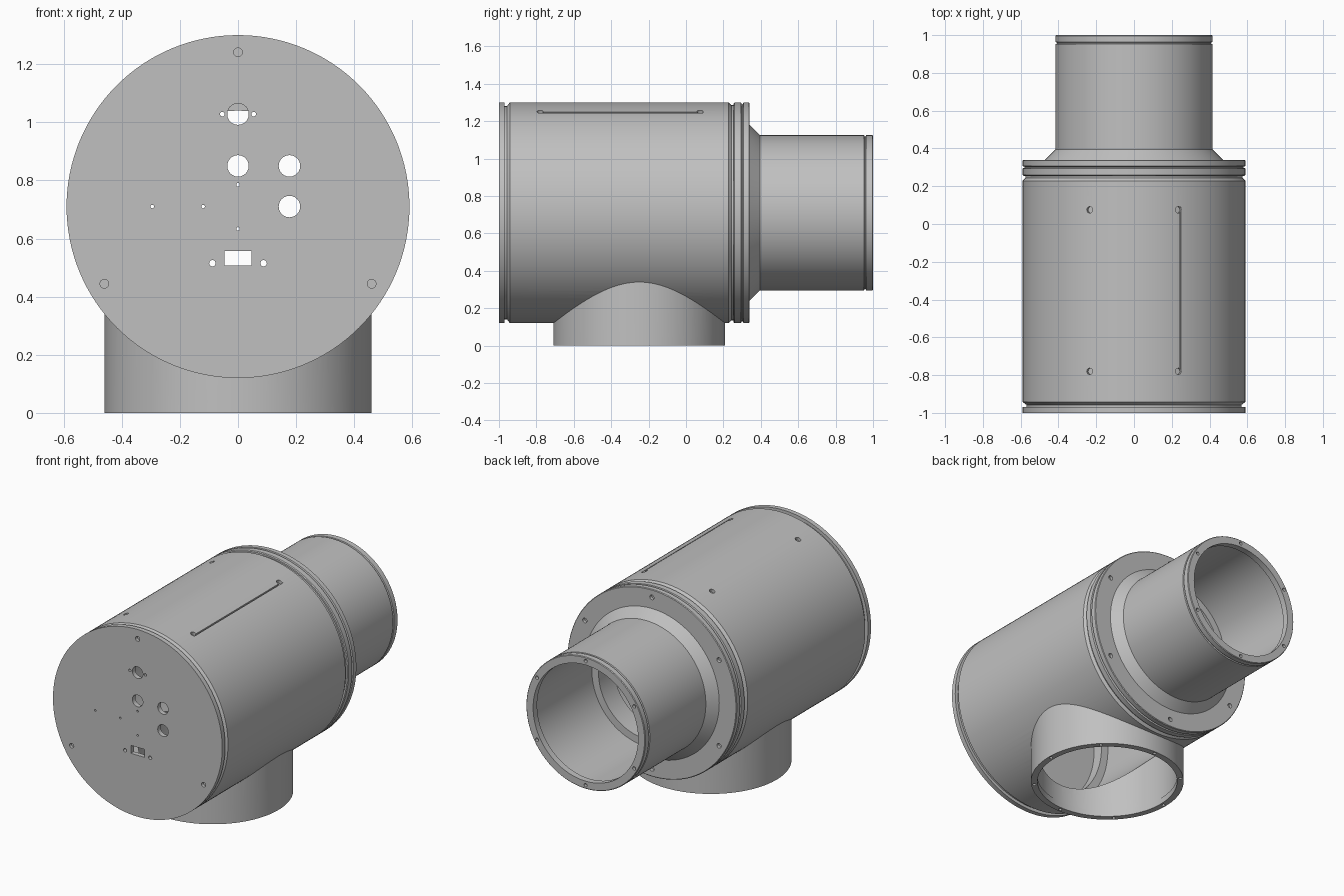
import bpy, bmesh, math
from mathutils import Matrix, Vector

cube = bpy.data.objects.get("Cube")
if cube:
    bpy.data.objects.remove(cube, do_unlink=True)

AXIS_Z = 0.71      # height of the main axis
RADIUS = 0.59
PIPE_Y = -0.25     # centre of the bottom pipe
STEPS = 128

grey = bpy.data.materials.new("plain grey")
grey.use_nodes = True
COLOUR = (0.53, 0.53, 0.53, 1)
grey.diffuse_color = COLOUR
grey.node_tree.nodes["Principled BSDF"].inputs["Base Color"].default_value = COLOUR


def make_object(name, bm):
    bmesh.ops.recalc_face_normals(bm, faces=bm.faces)
    mesh = bpy.data.meshes.new(name)
    bm.to_mesh(mesh)
    bm.free()
    mesh.materials.append(grey)
    obj = bpy.data.objects.new(name, mesh)
    bpy.context.collection.objects.link(obj)
    return obj


def lathe(name, profile, place):
    """Spin a closed (radius, distance) outline into a ring."""
    bm = bmesh.new()
    rings = []
    for i in range(STEPS):
        a = math.tau * i / STEPS
        rings.append([bm.verts.new(place(r * math.cos(a), r * math.sin(a), d)) for r, d in profile])
    n = len(profile)
    for i in range(STEPS):
        here, there = rings[i], rings[(i + 1) % STEPS]
        for j in range(n):
            k = (j + 1) % n
            bm.faces.new((here[j], here[k], there[k], there[j]))
    return make_object(name, bm)


def along_y(u, v, d):
    return (u, d, AXIS_Z + v)


def along_z(u, v, d):
    return (u, PIPE_Y + v, d)


def add_rod(bm, centre, direction, radius, length, sides=24):
    turn = Vector(direction).to_track_quat('Z', 'Y').to_matrix().to_4x4()
    bmesh.ops.create_cone(bm, cap_ends=True, segments=sides, radius1=radius, radius2=radius,
                          depth=length, matrix=Matrix.Translation(centre) @ turn)


def add_box(bm, centre, size, turn=Matrix()):
    bmesh.ops.create_cube(bm, size=1, matrix=Matrix.Translation(centre) @ turn @ Matrix.Diagonal((*size, 1)))


def cut(obj, bm):
    tool = make_object("cutter", bm)
    tool.hide_render = True
    mod = obj.modifiers.new("cut", 'BOOLEAN')
    mod.operation = 'DIFFERENCE'
    mod.solver = 'EXACT'
    mod.object = tool
    bpy.context.view_layer.objects.active = obj
    bpy.ops.object.modifier_apply(modifier=mod.name)
    bpy.data.objects.remove(tool, do_unlink=True)


def bolt_circle(bm, place, direction, radius, depth_at, count, start, size):
    for i in range(count):
        a = start + math.tau * i / count
        add_rod(bm, place(radius * math.cos(a), radius * math.sin(a), depth_at), direction, size, 0.04, 16)


UP = math.pi / 2

# front plate with its connector holes
bm = bmesh.new()
add_rod(bm, (0, -0.985, AXIS_Z), (0, 1, 0), RADIUS, 0.03, STEPS)
front_plate = make_object("front_plate", bm)
bm = bmesh.new()
for x, z, r in [(0, 1.028, 0.037), (0, 0.85, 0.037), (0.177, 0.85, 0.037), (0.177, 0.71, 0.037),
                (-0.054, 1.028, 0.008), (0.054, 1.028, 0.008), (0, 0.785, 0.006), (0, 0.633, 0.006),
                (-0.295, 0.71, 0.006), (-0.12, 0.71, 0.006), (-0.088, 0.515, 0.011), (0.088, 0.515, 0.011)]:
    add_rod(bm, (x, -0.985, z), (0, 1, 0), r, 0.1)
add_box(bm, (0, -0.985, 0.532), (0.093, 0.1, 0.05))
bolt_circle(bm, along_y, (0, 1, 0), 0.531, -1, 3, UP, 0.015)
cut(front_plate, bm)

# main body tube with inner mounting rings
main_body = lathe("main_body", [
    (0.5, -0.97), (0.57, -0.97), (0.57, -0.957), (RADIUS, -0.942), (RADIUS, 0.228), (0.575, 0.243),
    (0.575, 0.255), (0.5, 0.255), (0.5, 0.19), (0.55, 0.19), (0.55, -0.9), (0.5, -0.9)], along_y)
bm = bmesh.new()
add_rod(bm, (0, PIPE_Y, 0.25), (0, 0, 1), 0.425, 0.8, STEPS)
cut(main_body, bm)

# screw holes and slit on the top of the body
tilt = math.asin(0.235 / RADIUS)
bm = bmesh.new()
for side in (-1, 1):
    out = Vector((side * math.sin(tilt), 0, math.cos(tilt)))
    for y in (-0.78, 0.075):
        add_rod(bm, out * RADIUS + Vector((0, y, AXIS_Z)), out, 0.017, 0.04, 16)
cut(main_body, bm)
bm = bmesh.new()
slit_x = 0.246
slit_z = AXIS_Z + math.sqrt(RADIUS ** 2 - slit_x ** 2)
add_box(bm, (slit_x, -0.35, slit_z), (0.008, 0.88, 0.03), Matrix.Rotation(tilt, 4, 'Y'))
cut(main_body, bm)

# rear flange: two bands with a groove between
rear_flange = lathe("rear_flange", [
    (0.33, 0.255), (0.585, 0.255), (RADIUS, 0.26), (RADIUS, 0.294), (0.58, 0.298), (0.58, 0.303),
    (RADIUS, 0.307), (RADIUS, 0.336), (0.586, 0.34), (0.33, 0.34)], along_y)
bm = bmesh.new()
bolt_circle(bm, along_y, (0, 1, 0), 0.54, 0.34, 6, UP, 0.015)
cut(rear_flange, bm)

# rear pipe with cone collar and end ring
rear_pipe = lathe("rear_pipe", [
    (0.33, 0.34), (0.47, 0.34), (0.415, 0.395), (0.415, 0.952), (0.408, 0.955), (0.408, 0.96),
    (0.415, 0.963), (0.415, 0.996), (0.411, 1), (0.366, 1), (0.366, 0.96), (0.376, 0.96),
    (0.376, 0.4), (0.33, 0.4)], along_y)
bm = bmesh.new()
bolt_circle(bm, along_y, (0, 1, 0), 0.391, 1, 6, UP, 0.011)
cut(rear_pipe, bm)

# bottom pipe, trimmed inside the body wall
bottom_pipe = lathe("bottom_pipe", [
    (0.42, 0), (0.459, 0), (0.459, 0.6), (0.425, 0.6), (0.425, 0.04), (0.42, 0.04)], along_z)
bm = bmesh.new()
add_rod(bm, (0, PIPE_Y, AXIS_Z), (0, 1, 0), 0.555, 1.2, STEPS)
cut(bottom_pipe, bm)
bm = bmesh.new()
bolt_circle(bm, along_z, (0, 0, 1), 0.441, 0, 8, UP, 0.01)
cut(bottom_pipe, bm)

# smooth shading with crisp edges
for obj in (front_plate, main_body, rear_flange, rear_pipe, bottom_pipe):
    bpy.ops.object.select_all(action='DESELECT')
    obj.select_set(True)
    bpy.context.view_layer.objects.active = obj
    bpy.ops.object.shade_smooth_by_angle(angle=math.radians(25))
